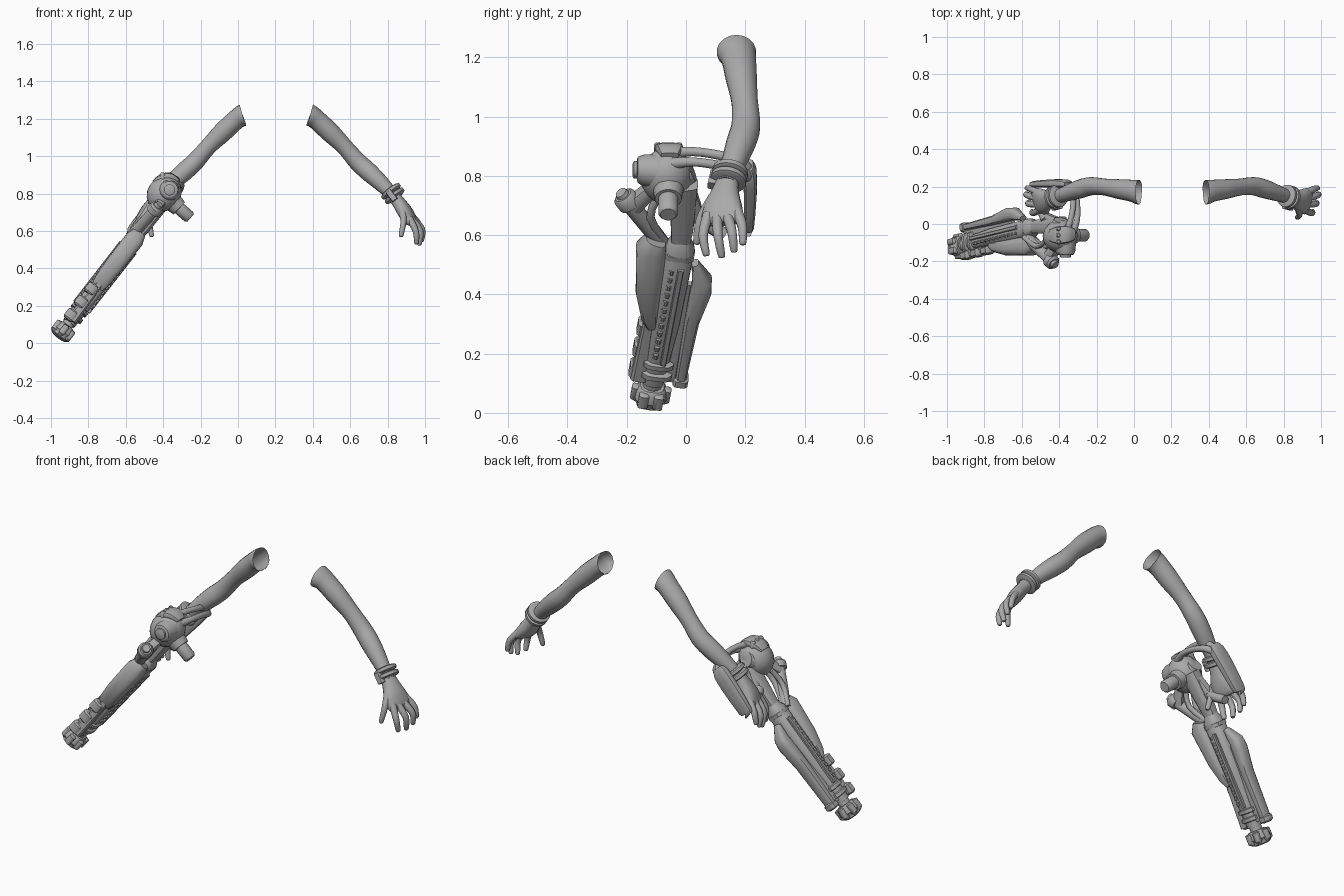
import bpy, bmesh, math
from mathutils import Vector as V

grey = bpy.data.materials.new("plain_grey")
grey.diffuse_color = (0.4, 0.4, 0.4, 1)


def spline(pts, rad, steps):
    """Catmull-Rom resampling of points and (a, b) radii."""
    if steps < 2:
        return pts, rad
    data = [list(p) + list(r) for p, r in zip(pts, rad)]
    out = []
    for i in range(len(data) - 1):
        q = [data[max(i - 1, 0)], data[i], data[i + 1], data[min(i + 2, len(data) - 1)]]
        for k in range(steps):
            t = k / steps
            out.append([0.5 * (2 * b + (c - a) * t + (2 * a - 5 * b + 4 * c - d) * t * t
                               + (3 * b - a - 3 * c + d) * t ** 3) for a, b, c, d in zip(*q)])
    out.append(data[-1])
    return [V(o[:3]) for o in out], [o[3:] for o in out]


def loft(name, pts, rad, ref=(0, 1, 0), sides=14, power=2, steps=1, caps=(1, 1), start=None, mirror=False):
    """Skin of superellipse sections along a path; a runs along ref, b across it."""
    pts = [V(p) for p in pts]
    if not isinstance(rad, (list, tuple)):
        rad = [rad] * len(pts)
    rad = [r if isinstance(r, (list, tuple)) else (r, r) for r in rad]
    pts, rad = spline(pts, rad, steps)
    bm = bmesh.new()
    rings = []
    n = len(pts)
    for i, (p, (a, b)) in enumerate(zip(pts, rad)):
        d = (pts[min(i + 1, n - 1)] - pts[max(i - 1, 0)]).normalized()
        if start and i < 2:
            d = (V(start).normalized() * (2 - i) + d * i).normalized()
        s = V(ref)
        s = (s - d * s.dot(d)).normalized()
        w = d.cross(s)
        ring = []
        for k in range(sides):
            g = 2 * math.pi * (k + 0.5) / sides
            c, e = math.cos(g), math.sin(g)
            f = (abs(c) ** power + abs(e) ** power) ** (-1 / power)
            v = p + s * (a * c * f) + w * (b * e * f)
            if mirror:
                v.x = 0.41 - v.x
            ring.append(bm.verts.new(v))
        rings.append(ring)
    for r, q in zip(rings, rings[1:]):
        for k in range(sides):
            bm.faces.new((r[k], r[(k + 1) % sides], q[(k + 1) % sides], q[k]))
    if caps[0]:
        bm.faces.new(rings[0][::-1])
    if caps[1]:
        bm.faces.new(rings[-1])
    bmesh.ops.recalc_face_normals(bm, faces=bm.faces)
    me = bpy.data.meshes.new(name)
    bm.to_mesh(me)
    bm.free()
    me.materials.append(grey)
    ob = bpy.data.objects.new(name, me)
    bpy.context.collection.objects.link(ob)
    bpy.context.view_layer.objects.active = ob
    bpy.ops.object.select_all(action='DESELECT')
    ob.select_set(True)
    bpy.ops.object.shade_smooth_by_angle(angle=math.radians(40))
    return ob


def ball(name, c, r, axis=(0, 0, 1)):
    """Ellipsoid: r = (a, b, half length along axis)."""
    h = [math.cos(math.pi * (0.04 + 0.92 * i / 9)) for i in range(10)]
    loft(name, [V(c) - V(axis).normalized() * (r[2] * z) for z in h],
         [(r[0] * math.sqrt(1 - z * z), r[1] * math.sqrt(1 - z * z)) for z in h], sides=16)


# Arms, hands and bracelets, mirrored about the chest plane
fingers = {
    "index_finger": [(.915, .075, .67), (.95, .058, .60), (.955, .068, .538)],
    "middle_finger": [(.93, .105, .66), (.975, .108, .60), (.97, .12, .532)],
    "ring_finger": [(.935, .14, .665), (.984, .155, .61), (.982, .162, .55)],
    "little_finger": [(.925, .17, .685), (.97, .19, .63), (.983, .192, .575)],
    "thumb": [(.875, .095, .725), (.885, .05, .655), (.872, .036, .578)],
}
for side, m in (("left", False), ("right", True)):
    loft(side + "_arm",
         [(.385, .17, 1.218), (.42, .178, 1.195), (.49, .187, 1.13), (.57, .198, 1.05), (.64, .202, .97),
          (.70, .187, .915), (.76, .167, .86), (.81, .15, .81), (.85, .138, .77)],
         [(.067, .06), (.059, .053), .053, .045, .049, .05, .044, .037, .036],
         sides=18, steps=4, caps=(0, 1), start=(1, 0, -.28), mirror=m)
    loft(side + "_palm",
         [(.835, .142, .785), (.865, .133, .745), (.895, .125, .70), (.925, .122, .655), (.935, .121, .638)],
         [(.036, .033), (.047, .035), (.065, .037), (.072, .028), (.06, .015)],
         ref=(.25, 1, .1), sides=16, power=2.4, steps=3, mirror=m)
    for f, p in fingers.items():
        k = .022 if f == "thumb" else .019
        p = p + [V(p[2]) + (V(p[2]) - V(p[1])).normalized() * .009]
        loft(side + "_" + f, p, [k, .0165, .0125, .004], sides=10, steps=4, mirror=m)
    for i, t in enumerate((0, .032)):
        c = V((.818, .149, .812)) + V((.6, -.18, -.76)) * t
        d = V((.6, -.18, -.76)) * .013
        loft(side + "_bracelet_%d" % i, [c - d, c - d * .6, c + d * .6, c + d],
             [.05, .061, .061, .05], sides=20, mirror=m)
    loft(side + "_bracelet_clasp", [(.805, .10, .81), (.84, .09, .765)], (.018, .018), power=5, mirror=m)

# Long gun frame: t runs down the barrel, u sideways, v towards its upper side
A = V((-.55, -.02, .56))
D = V((-.39, -.095, -.5)).normalized()
S = (V((0, 1, 0)) - D * D.y).normalized()
N = S.cross(D)


def G(t, u=0, v=0):
    return A + D * t + S * u + N * v


def beam(name, pts, rad, power=4, sides=16, steps=1):
    loft(name, [G(*p) for p in pts], rad, ref=S, sides=sides, power=power, steps=steps)


# Barrel, receiver neck and muzzle
beam("barrel", [(-.04, 0), (0, 0), (.32, 0), (.58, -.005)],
     [(.03, .03), (.05, .05), (.047, .045), (.035, .037)], 3)
beam("receiver_neck", [(-.27, -.03), (-.2, -.02), (-.08, -.005), (0, 0)],
     [(.05, .04), (.045, .037), (.038, .035), (.03, .03)], 4)
beam("muzzle_neck", [(.56, -.005), (.64, -.005)], .032, 2)
beam("muzzle", [(.6, -.005), (.61, -.005), (.645, -.005), (.655, -.005), (.672, -.005), (.678, -.005)],
     [.04, .05, .054, .046, .045, .03], 3)
for i in range(6):
    a = math.pi * i / 3
    u, v = .05 * math.cos(a) - .005, .05 * math.sin(a)
    beam("muzzle_lug_%d" % i, [(.605, u, v), (.61, u, v), (.655, u, v), (.665, u * .8, v * .8)],
         [.01, .017, .017, .01], 4)
for i, t in enumerate((.02, .49, .535)):
    beam("barrel_band_%d" % i, [(t - .013, 0), (t - .009, 0), (t + .009, 0), (t + .013, 0)],
         [.04, (.052, .05), (.052, .05), .04], 4)

# Front side housing and its rail
beam("front_housing", [(-.02, -.085), (.02, -.095), (.2, -.078), (.3, -.058), (.34, -.045)],
     [(.035, .038), (.052, .052), (.043, .05), (.03, .045), (.018, .035)], 3.5)
beam("front_rail", [(.3, -.058), (.57, -.055)], (.017, .03), 5)
for i, t in enumerate((.37, .46, .55)):
    beam("front_clip_%d" % i, [(t - .03, -.068, .02), (t - .022, -.068, .02), (t + .022, -.068, .02), (t + .03, -.068, .02)],
         [(.015, .02), (.022, .03), (.022, .03), (.015, .02)], 5)
# Rear side housing and its rail
beam("rear_housing", [(.06, .06), (.13, .094), (.17, .097), (.3, .085), (.56, .085)],
     [(.012, .02), (.034, .036), (.036, .04), (.026, .036), (.018, .03)], 3.5)
beam("rear_rail", [(.15, .05), (.56, .05)], (.012, .022), 5)
beam("rear_foot", [(.54, .085), (.548, .085), (.572, .085), (.58, .085)], [.018, (.026, .034), (.026, .034), .018], 5)
# Sight strips and vent teeth on both broad faces of the barrel
for j, v in (("upper", .046), ("lower", -.046)):
    beam(j + "_strip", [(.06, .012, v), (.47, .012, v)], (.011, .01), 6)
    for i in range(12):
        t = .07 + i * .033
        beam("%s_vent_%d" % (j, i), [(t, -.018, v * .95), (t + .017, -.018, v * .95)], (.009, .008), 6, 8)

# Engine body with bosses
ball("engine_body", (-.395, -.065, .80), (.088, .09, .1), (.608, .148, .78))
loft("body_front_boss", [(-.37, -.09, .815), (-.366, -.148, .82), (-.366, -.162, .82), (-.366, -.166, .82)],
     [.062, .052, .045, .036], ref=(0, 0, 1), sides=18)
loft("body_boss_cap", [(-.366, -.16, .82), (-.366, -.176, .82), (-.366, -.18, .82)], [.03, .03, .022], ref=(0, 0, 1), sides=16)
loft("body_top_ridge", [(-.45, -.06, .86), (-.41, -.06, .885), (-.36, -.055, .892), (-.32, -.055, .868)],
     [(.03, .012), (.046, .02), (.046, .02), (.03, .012)], power=3.5, steps=2)
for i, y in enumerate((-.095, -.06, -.025)):
    loft("ridge_knob_%d" % i, [(-.40, y, .87), (-.403, y, .905), (-.403, y, .912)], [.014, .014, .008], sides=10)
loft("body_back_mount", [(-.40, -.03, .80), (-.39, .02, .82)], [.06, .04], ref=(0, 0, 1))
loft("lower_stub", [(-.36, -.06, .765), (-.315, -.06, .722), (-.314, -.06, .721), (-.262, -.06, .676), (-.254, -.06, .669)],
     [.055, .045, .034, .034, .026], sides=18)

# Side canister and struts running back to the barrel
loft("canister", [(-.427, -.213, .735), (-.433, -.207, .727), (-.452, -.19, .705), (-.453, -.189, .704),
                  (-.53, -.115, .615), (-.57, -.075, .57)], [.03, .04, .04, .029, .029, .024], sides=18)
loft("canister_cap", [(-.419, -.22, .744), (-.428, -.212, .734)], [.02, .024], sides=14)
loft("canister_bracket", [(-.40, -.1, .77), (-.455, -.18, .70)], (.024, .03), power=4)
for i, o in enumerate((-.022, .03)):
    loft("strut_%d" % i, [(-.45 + o, -.09, .74), (-.50 + o, -.12, .66), (-.575 + o * .6, -.07, .575)], .014, sides=10, steps=3)

# Arched yoke passing under the forearm into the elbow guard
for i, o in enumerate((0, .035)):
    loft("yoke_arm_%d" % i, [(-.37 + o, -.06, .875 - o), (-.34 + o, .02, .882 - o), (-.325 + o * .6, .11, .87 - o),
                             (-.335 + o * .4, .19, .845 - o), (-.375, .218, .79)],
         [.022, .016, .016, .018, .022], ref=(0, 0, 1), sides=12, steps=4)
loft("forearm_guard", [(-.35, .212, .835), (-.372, .216, .81), (-.43, .217, .745), (-.52, .213, .638), (-.528, .212, .625)],
     [(.014, .03), (.022, .045), (.022, .047), (.017, .04), (.01, .03)], power=4, sides=16, steps=2)

# Hand grip joining hand and barrel
loft("hand_grip", [(-.47, .02, .68), (-.49, .07, .64), (-.50, .13, .60)], [.028, .026, .022], ref=(0, 0, 1), steps=3)
loft("grip_rail", [(-.40, .01, .76), (-.47, .035, .67), (-.55, .03, .56)], (.022, .025), power=4, steps=3)
